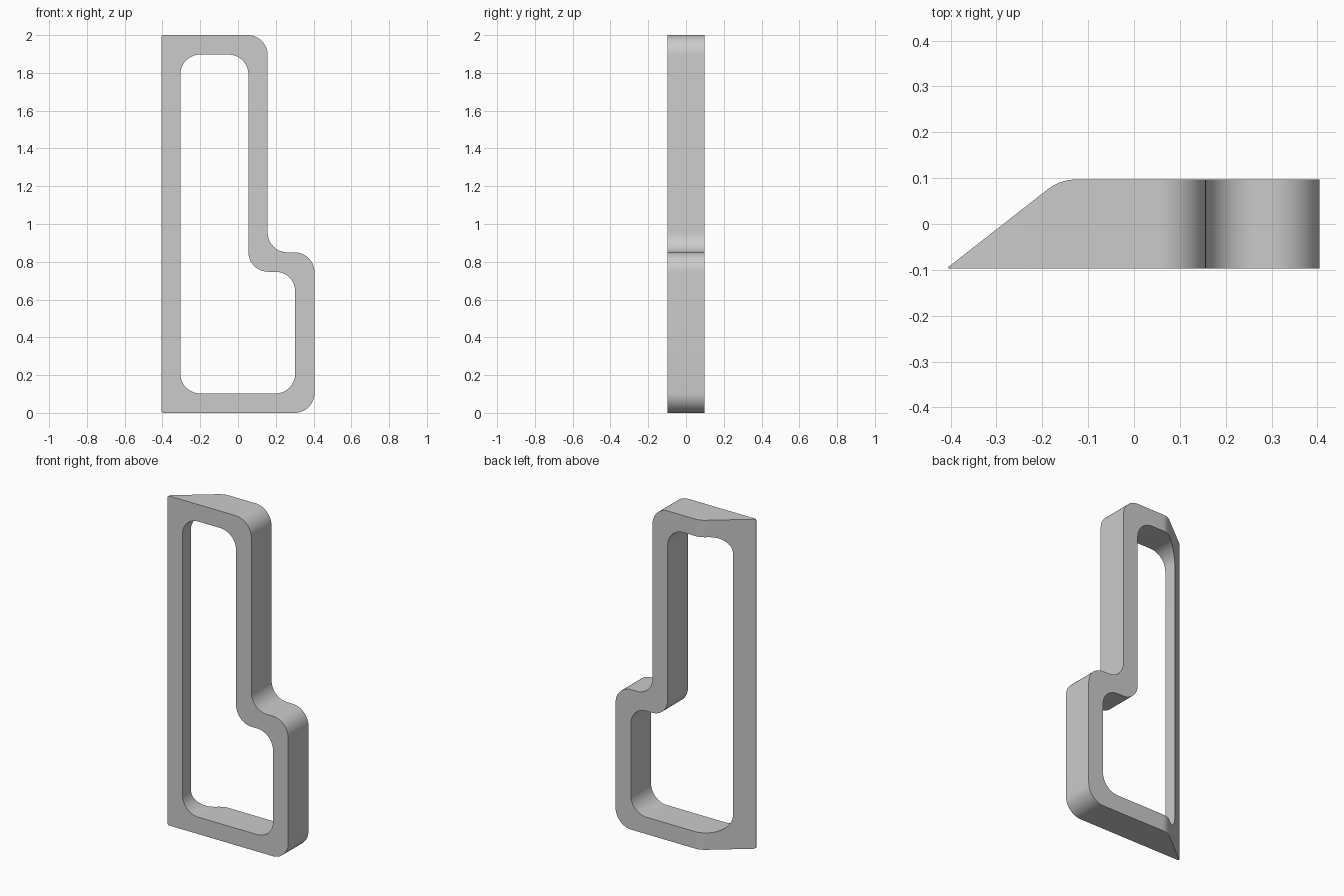
import bpy, bmesh, math
from mathutils import Vector

cube = bpy.data.objects.get("Cube")
if cube:
    bpy.data.objects.remove(cube, do_unlink=True)

HALF_DEPTH = 0.097
STEPS = 12


def rounded(corners):
    """Replace each (a, b, radius) corner of a polygon by an arc."""
    out = []
    for i, (a, b, r) in enumerate(corners):
        p = Vector((a, b))
        if r == 0:
            out.append(p)
            continue
        u = (Vector(corners[i - 1][:2]) - p).normalized()
        v = (Vector(corners[(i + 1) % len(corners)][:2]) - p).normalized()
        half = u.angle(v) / 2
        centre = p + (u + v).normalized() * (r / math.sin(half))
        start = p + u * (r / math.tan(half)) - centre
        end = p + v * (r / math.tan(half)) - centre
        sweep = math.pi - 2 * half
        for k in range(STEPS + 1):
            t = k / STEPS
            out.append(centre + (start * math.sin((1 - t) * sweep)
                                 + end * math.sin(t * sweep)) / math.sin(sweep))
    return out


def prism(name, corners, place, low, high):
    """Extrude a rounded polygon between two levels."""
    bm = bmesh.new()
    face = bm.faces.new([bm.verts.new(place(p.x, p.y, low)) for p in rounded(corners)])
    grown = bmesh.ops.extrude_face_region(bm, geom=[face])["geom"]
    shift = Vector(place(0, 0, high)) - Vector(place(0, 0, low))
    bmesh.ops.translate(bm, vec=shift, verts=[g for g in grown if isinstance(g, bmesh.types.BMVert)])
    bmesh.ops.recalc_face_normals(bm, faces=bm.faces)
    mesh = bpy.data.meshes.new(name)
    bm.to_mesh(mesh)
    bm.free()
    obj = bpy.data.objects.new(name, mesh)
    bpy.context.collection.objects.link(obj)
    return obj


def front_plane(x, z, y):
    return (x, y, z)


def ground_plane(x, y, z):
    return (x, y, z)


def cut(obj, cutter, operation):
    mod = obj.modifiers.new("cut", 'BOOLEAN')
    mod.operation, mod.solver, mod.object = operation, 'EXACT', cutter
    bpy.context.view_layer.objects.active = obj
    bpy.ops.object.modifier_apply(modifier=mod.name)
    bpy.data.objects.remove(cutter, do_unlink=True)


# Stepped outer outline and the matching opening
R = 0.105
outer = [(-0.405, 0, 0.012), (0.405, 0, R), (0.405, 0.85, R),
         (0.157, 0.85, R), (0.157, 2, R), (-0.405, 2, 0.012)]
inner = [(-0.305, 0.103, R), (0.303, 0.103, R), (0.303, 0.747, R),
         (0.055, 0.747, R), (0.055, 1.897, R), (-0.305, 1.897, R)]
# Plan section with the slanted, softened rear left side
plan = [(-0.409, -HALF_DEPTH, 0), (0.5, -HALF_DEPTH, 0),
        (0.5, HALF_DEPTH, 0), (-0.161, HALF_DEPTH, 0.1)]

frame = prism("stepped_frame", outer, front_plane, -0.2, 0.2)
cut(frame, prism("plan_cutter", plan, ground_plane, -0.1, 2.1), 'INTERSECT')
cut(frame, prism("opening_cutter", inner, front_plane, -0.3, 0.3), 'DIFFERENCE')

# Plain grey finish
grey = bpy.data.materials.new("plain_grey")
grey.use_nodes = True
colour = (0.6, 0.6, 0.6, 1)
grey.diffuse_color = colour
grey.node_tree.nodes["Principled BSDF"].inputs["Base Color"].default_value = colour
frame.data.materials.clear()
frame.data.materials.append(grey)

bpy.ops.object.select_all(action='DESELECT')
frame.select_set(True)
bpy.context.view_layer.objects.active = frame
bpy.ops.object.shade_smooth_by_angle(angle=math.radians(25))
